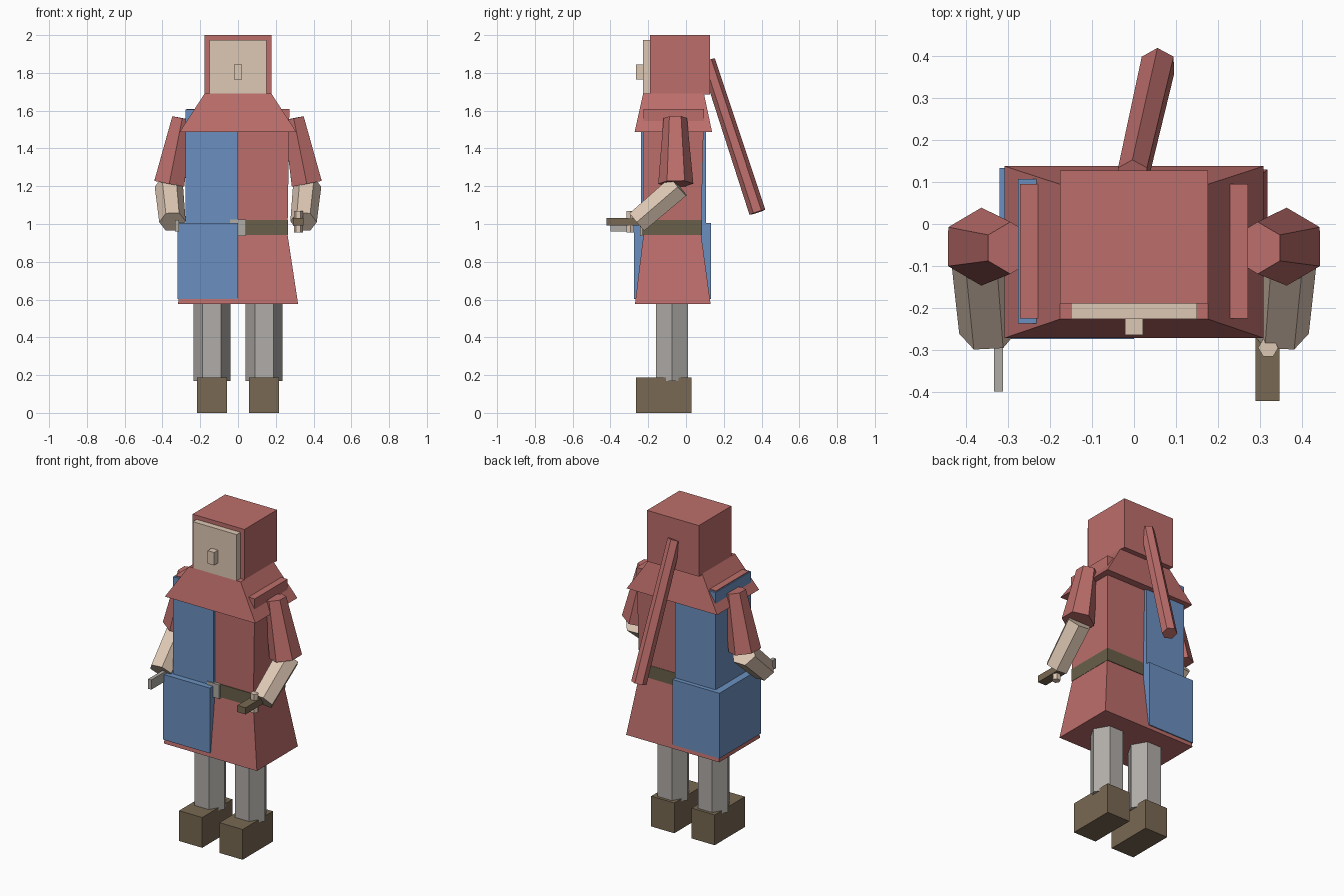
import bpy, math
from mathutils import Vector

if "Cube" in bpy.data.objects:
    bpy.data.objects.remove(bpy.data.objects["Cube"])


def mat(name, r, g, b):
    """Flat material from sRGB 0-255 values."""
    m = bpy.data.materials.new(name)
    lin = [(c / 255 / 12.92) if c < 10 else ((c / 255 + 0.055) / 1.055) ** 2.4 for c in (r, g, b)]
    m.diffuse_color = (*lin, 1)
    m.use_nodes = True
    m.node_tree.nodes["Principled BSDF"].inputs["Base Color"].default_value = m.diffuse_color
    return m


RED = mat("red cloth", 188, 110, 107)
BLUE = mat("blue cloth", 107, 144, 192)
SKIN = mat("skin", 222, 200, 180)
GREY = mat("grey hose", 176, 172, 168)
BROWN = mat("brown leather", 120, 104, 82)
BELT = mat("dark belt", 106, 96, 74)
METAL = mat("metal", 176, 171, 165)


def loft(name, bottom, top, material):
    """Closed solid between two rings, both counter-clockwise seen from the top end."""
    n = len(bottom)
    faces = [tuple(reversed(range(n))), tuple(range(n, 2 * n))]
    faces += [(i, (i + 1) % n, n + (i + 1) % n, n + i) for i in range(n)]
    me = bpy.data.meshes.new(name)
    me.from_pydata([tuple(v) for v in bottom + top], [], faces)
    me.materials.append(material)
    ob = bpy.data.objects.new(name, me)
    bpy.context.collection.objects.link(ob)
    return ob


def rect(x0, x1, y0, y1, z):
    return [(x0, y0, z), (x1, y0, z), (x1, y1, z), (x0, y1, z)]


def frustum(name, z0, r0, z1, r1, material):
    return loft(name, rect(*r0, z0), rect(*r1, z1), material)


def box(name, x0, x1, y0, y1, z0, z1, material):
    return frustum(name, z0, (x0, x1, y0, y1), z1, (x0, x1, y0, y1), material)


def hexbar(name, a, b, ra, rb, corner, material):
    """Six-sided bar from a to b; one corner points along 'corner'."""
    a, b = Vector(a), Vector(b)
    d = (b - a).normalized()
    u = Vector(corner)
    u = (u - d * u.dot(d)).normalized()
    v = d.cross(u)
    ring = lambda c, r: [c + r * (u * math.cos(k * math.pi / 3) + v * math.sin(k * math.pi / 3))
                         for k in range(6)]
    return loft(name, ring(a, ra), ring(b, rb), material)


X, Y, Z = (1, 0, 0), (0, 1, 0), (0, 0, 1)

# Head
box("hood", -0.177, 0.177, -0.19, 0.128, 1.685, 2.0, RED)
box("face", -0.15, 0.15, -0.227, -0.185, 1.69, 1.975, SKIN)
box("nose", -0.022, 0.022, -0.265, -0.22, 1.765, 1.845, SKIN)
hexbar("hood_tail", (-0.003, 0.115, 1.865), (0.057, 0.378, 1.062), 0.04, 0.044, Y, RED)

# Shoulder cape, tunic and skirt
frustum("cape", 1.487, (-0.309, 0.309, -0.272, 0.138), 1.69, (-0.177, 0.177, -0.227, 0.095), RED)
frustum("tunic", 0.94, (-0.262, 0.262, -0.225, 0.08), 1.61, (-0.272, 0.272, -0.225, 0.095), RED)
frustum("skirt", 0.577, (-0.318, 0.318, -0.27, 0.13), 0.945, (-0.262, 0.262, -0.225, 0.08), RED)

# Blue half of the tunic
box("blue_tunic_half", -0.277, 0, -0.237, 0.107, 0.99, 1.605, BLUE)
box("blue_skirt_half", -0.321, 0, -0.274, 0.133, 0.602, 1.005, BLUE)

# Belt and buckle
box("belt", -0.264, 0.264, -0.229, 0.084, 0.943, 1.022, BELT)
box("buckle", -0.042, 0.042, -0.243, -0.22, 0.937, 1.024, METAL)

# Limbs, mirrored left and right
for side, s in (("left", -1), ("right", 1)):
    hexbar(side + "_leg", (s * 0.138, -0.073, 0.17), (s * 0.138, -0.073, 0.6), 0.098, 0.098, X, GREY)
    box(side + "_shoe", s * 0.138 - 0.079, s * 0.138 + 0.079, -0.265, 0.03, 0, 0.187, BROWN)
    hexbar(side + "_upper_arm", (s * 0.295, -0.057, 1.56), (s * 0.364, -0.054, 1.213),
           0.062, 0.093, Y, RED)
    hexbar(side + "_forearm", (s * 0.366, -0.04, 1.2), (s * 0.347, -0.258, 1.012),
           0.075, 0.07, X, SKIN)

# Items held in the hands
box("blade", -0.334, -0.312, -0.4, -0.24, 0.96, 1.02, METAL)
box("handle", 0.29, 0.347, -0.422, -0.25, 0.992, 1.033, BROWN)
hexbar("peg", (0.32, -0.295, 0.955), (0.32, -0.295, 1.07), 0.024, 0.024, X, SKIN)
